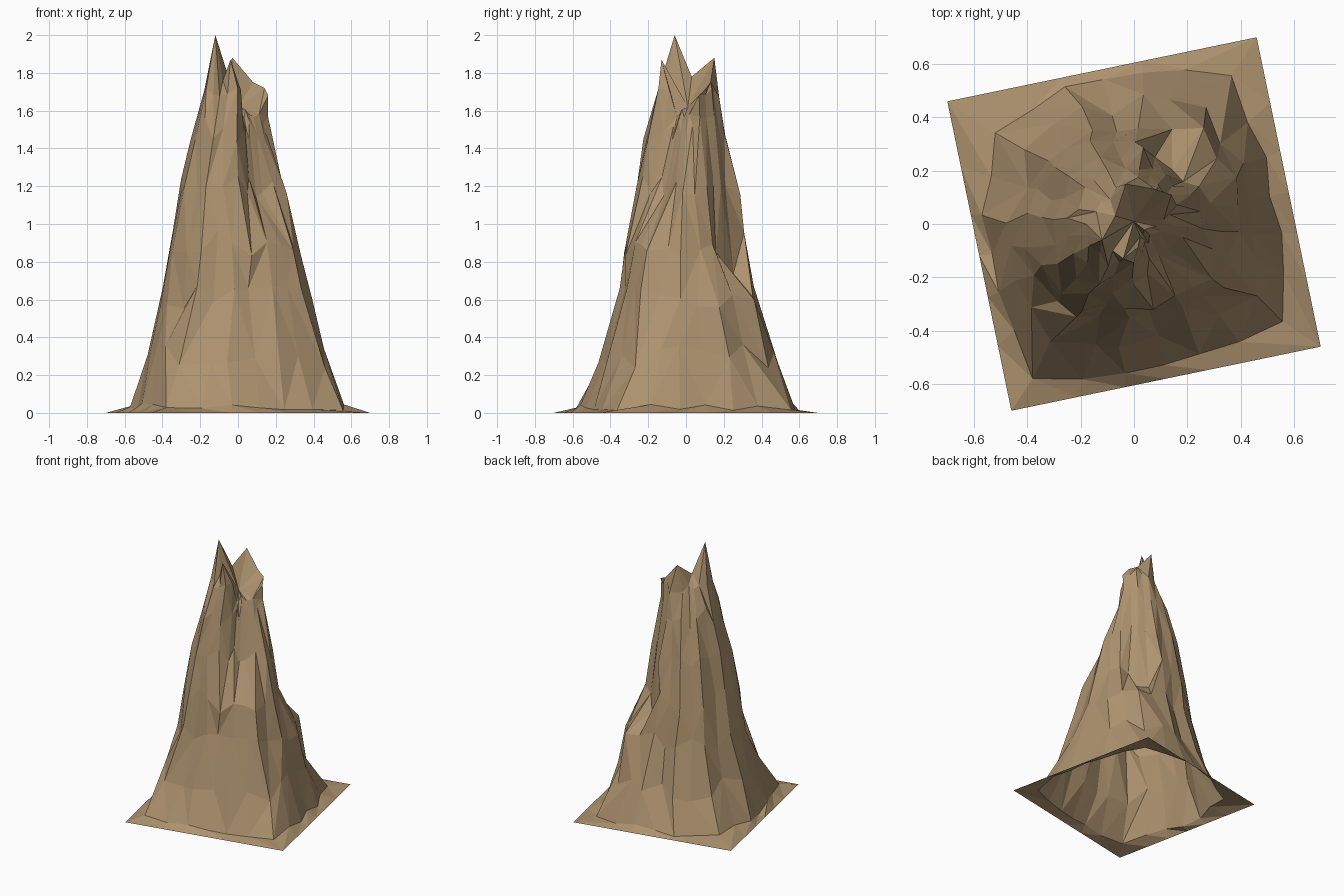
import bpy, bmesh, math, random

if "Cube" in bpy.data.objects:
    bpy.data.objects.remove(bpy.data.objects["Cube"])
random.seed(7)

N = 24
TURN = math.radians(-3.3)          # turns the square base to the seen angle
HALF = 0.592                       # half side of the square base

# Outline radius every 30 degrees (from +x, counter-clockwise) per height
RINGS = [
    (0.04, [.55, .55, .66, .57, .57, .62, .57, .57, .69, .56, .54, .66]),
    (0.30, [.46, .47, .50, .48, .47, .49, .48, .49, .53, .46, .46, .52]),
    (0.62, [.39, .41, .43, .37, .38, .40, .41, .41, .42, .36, .37, .42]),
    (0.90, [.32, .28, .24, .32, .34, .36, .36, .37, .37, .32, .31, .35]),
    (1.20, [.25, .24, .22, .28, .29, .31, .31, .32, .31, .24, .15, .15]),
    (1.50, [.13, .19, .19, .20, .22, .23, .24, .24, .25, .19, .08, .08]),
    (1.70, [.08, .17, .17, .17, .15, .15, .18, .19, .18, .15, .05, .05]),
]
# Summit points, and which one each 30 degree sector rises to
PEAKS = [(.14, .11, 1.72), (.08, .13, 1.75), (-.03, .15, 1.88), (-.07, .03, 1.78),
         (-.12, -.06, 2.0), (-.08, -.10, 1.76), (-.04, -.13, 1.87), (.0, .01, 1.62)]
SECTOR = [7, 0, 1, 2, 2, 3, 4, 4, 5, 6, 7, 7]
GULLY = (0, 1, 20, 21, 22, 23)     # columns of the cleft facing front right
SHELF = {2: .05, 3: -.12}          # rings squeezed into a ledge at the back right

bm = bmesh.new()


def polar(k, r, z):
    a = 2 * math.pi * k / N + TURN
    return bm.verts.new((r * math.cos(a), r * math.sin(a), z))


# Square skirt edge on the ground
loops = []
edge = []
for k in range(N):
    rel = (15 * k + 30) % 90 - 45
    edge.append(polar(k, HALF / math.cos(math.radians(rel)), 0))
loops.append(edge)

# Craggy rock rings: odd columns are cut back as gullies
for n, (z, radii) in enumerate(RINGS):
    ring = []
    for k in range(N):
        r = radii[k // 2]
        dz = random.uniform(-.07, .07)
        if k % 2:
            r = (r + radii[(k // 2 + 1) % 12]) / 2
            r *= random.uniform(.94, .99) if n == 0 else random.uniform(.88, 1)
        if n == 0:
            dz = random.uniform(-.03, .03)
        elif n == len(RINGS) - 1:
            dz *= .4
        r -= dz * .22
        if n == len(RINGS) - 1 and k in GULLY:
            dz -= .12
        if k in (3, 4, 5):
            dz += SHELF.get(n, 0)
        ring.append(polar(k + (random.uniform(-.25, .25) if n else 0), r, z + dz))
    loops.append(ring)

# Summit
tops = [bm.verts.new(p) for p in PEAKS]
loops.append([tops[SECTOR[k // 2]] for k in range(N)])


def face(*vs):
    if len(set(vs)) == 3:
        bm.faces.new(vs)


# Triangles between neighbouring loops with mixed diagonals
for lo, hi in zip(loops, loops[1:]):
    for k in range(N):
        a, b = lo[k], lo[(k + 1) % N]
        d, c = hi[k], hi[(k + 1) % N]
        if random.random() < .5:
            face(a, b, c)
            face(a, c, d)
        else:
            face(a, b, d)
            face(b, c, d)
for i in range(6):
    face(tops[7], tops[i], tops[i + 1])

me = bpy.data.meshes.new("rock_spire")
bm.to_mesh(me)
bm.free()
rock = bpy.data.objects.new("rock_spire", me)
bpy.context.collection.objects.link(rock)

mat = bpy.data.materials.new("sandstone")
mat.diffuse_color = (0.42, 0.29, 0.16, 1)
mat.use_nodes = True
mat.node_tree.nodes["Principled BSDF"].inputs["Base Color"].default_value = mat.diffuse_color
me.materials.append(mat)
